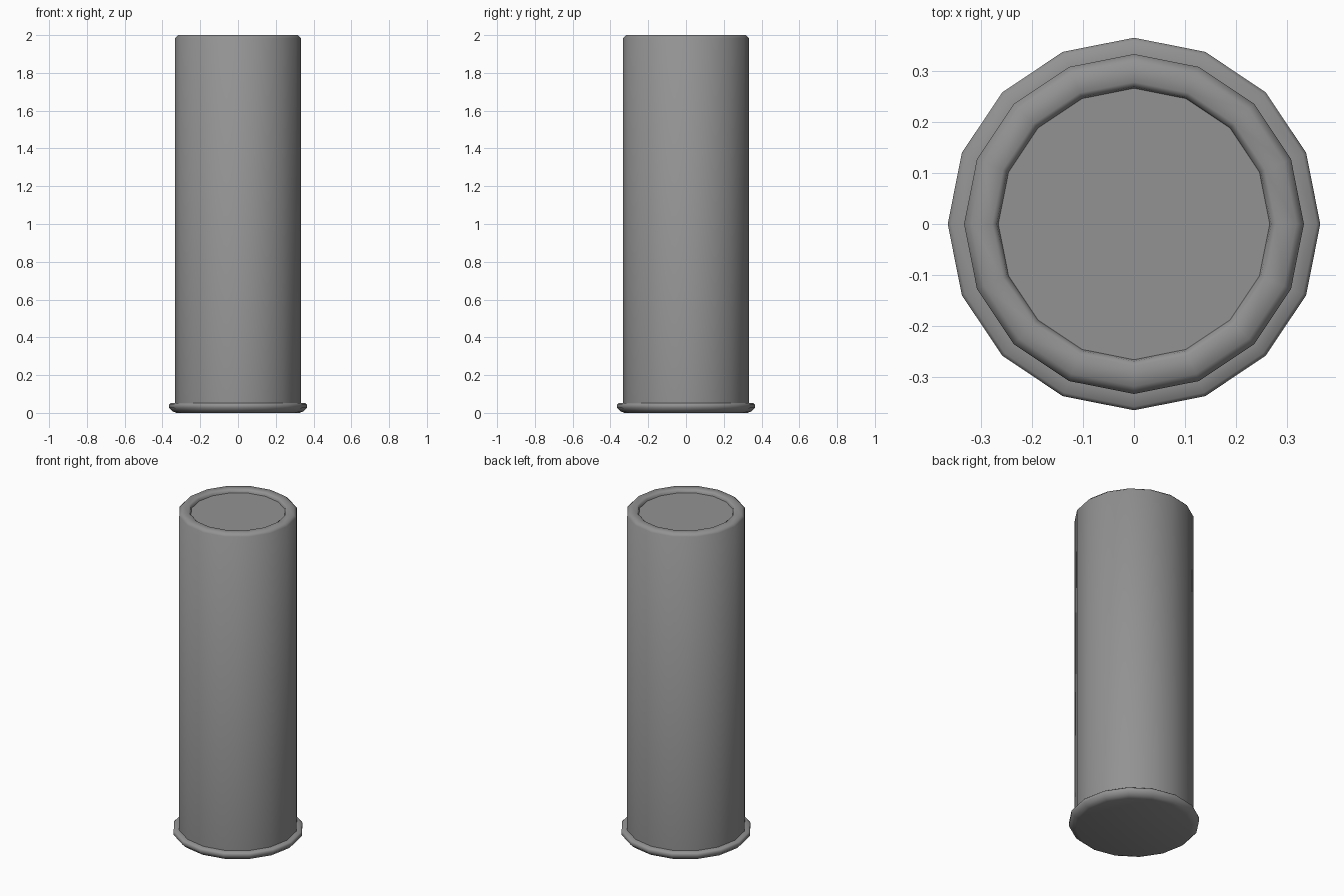
import bpy, bmesh, math

if "Cube" in bpy.data.objects:
    bpy.data.objects.remove(bpy.data.objects["Cube"])

SIDES = 16

# Dark grey finish shared by both parts
dark_grey = bpy.data.materials.new("dark_grey")
dark_grey.diffuse_color = (0.29, 0.29, 0.29, 1.0)
dark_grey.use_nodes = True
dark_grey.node_tree.nodes["Principled BSDF"].inputs["Base Color"].default_value = dark_grey.diffuse_color


def lathe(name, profile, cap_start=False, cap_end=False):
    """Revolve (radius, z) points, listed from bottom outside to top inside."""
    bm = bmesh.new()
    rings = []
    for r, z in profile:
        rings.append([bm.verts.new((r * math.cos(2 * math.pi * i / SIDES),
                                    r * math.sin(2 * math.pi * i / SIDES), z))
                      for i in range(SIDES)])
    for a, b in zip(rings, rings[1:]):
        for i in range(SIDES):
            j = (i + 1) % SIDES
            bm.faces.new((a[i], a[j], b[j], b[i]))
    if cap_start:
        bm.faces.new(rings[0][::-1])
    if cap_end:
        bm.faces.new(rings[-1])
    mesh = bpy.data.meshes.new(name)
    bm.to_mesh(mesh)
    bm.free()
    mesh.materials.append(dark_grey)
    obj = bpy.data.objects.new(name, mesh)
    bpy.context.collection.objects.link(obj)
    bpy.ops.object.select_all(action='DESELECT')
    obj.select_set(True)
    bpy.context.view_layer.objects.active = obj
    bpy.ops.object.shade_smooth_by_angle(angle=math.radians(50))
    return obj


# Flanged foot with rounded lower edge and flat underside
lathe("base_flange", [(0.325, 0.0), (0.345, 0.007), (0.365, 0.027),
                      (0.365, 0.044), (0.358, 0.051), (0.333, 0.053)],
      cap_start=True)

# Tall tube with bevelled lip and a shallow recessed end disc
lathe("tube_body", [(0.333, 0.053), (0.333, 1.985), (0.318, 2.0),
                    (0.278, 2.0), (0.269, 1.993), (0.266, 1.98)],
      cap_end=True)
